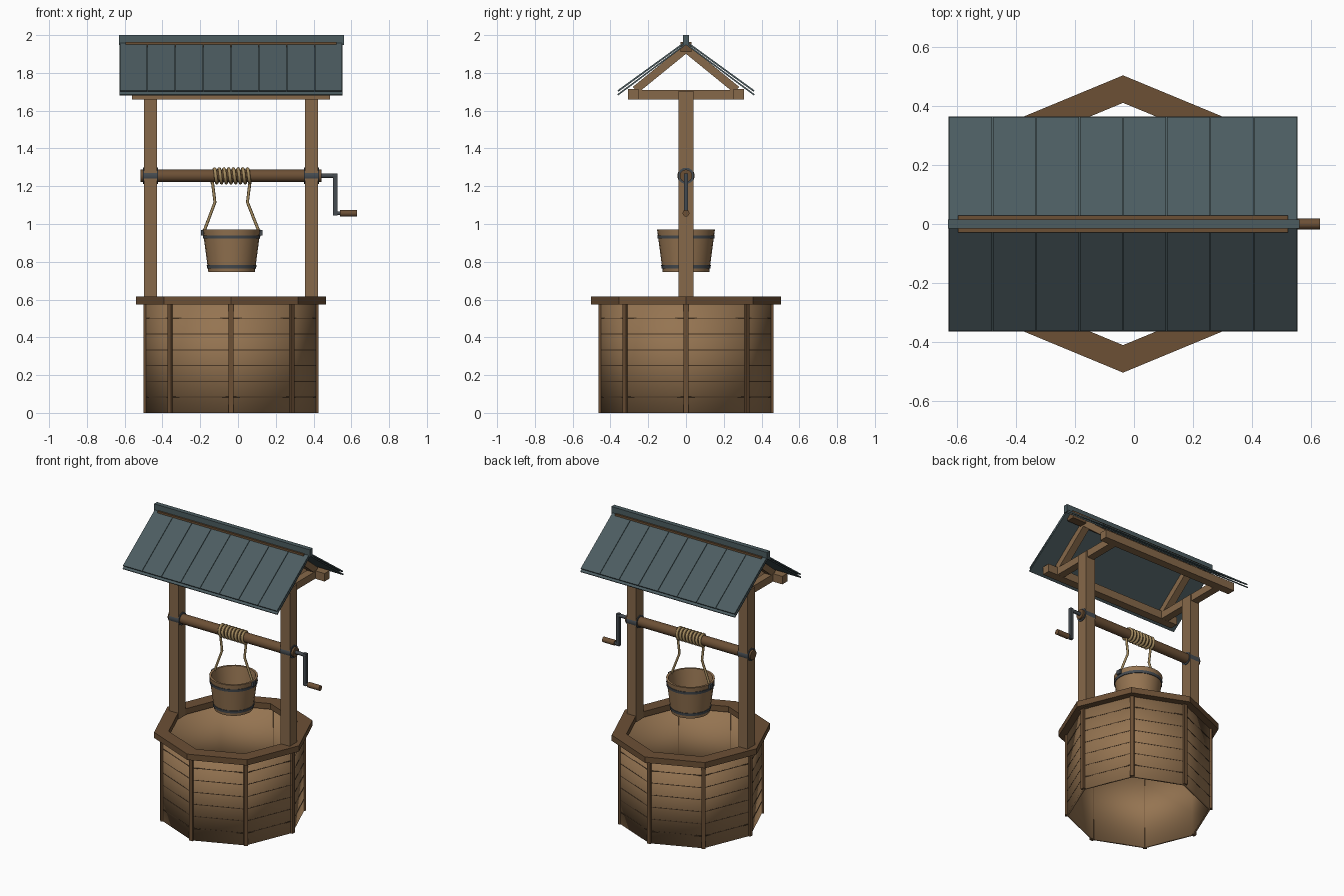
import bpy, bmesh, math
from mathutils import Vector, Matrix

if "Cube" in bpy.data.objects:
    bpy.data.objects.remove(bpy.data.objects["Cube"])

CX = -0.037          # axis of the well
PI = math.pi

def mat(name, r, g, b):
    m = bpy.data.materials.new(name)
    m.diffuse_color = (r, g, b, 1)
    m.use_nodes = True
    m.node_tree.nodes["Principled BSDF"].inputs["Base Color"].default_value = m.diffuse_color
    return m

WOOD = mat("wood", 0.30, 0.175, 0.083)
POST = mat("post_wood", 0.24, 0.14, 0.067)
DARK = mat("dark_wood", 0.15, 0.08, 0.036)
SEAM = mat("seam", 0.07, 0.04, 0.02)
ROOF = mat("slate", 0.072, 0.108, 0.118)
METAL = mat("metal", 0.06, 0.07, 0.08)
ROPE = mat("rope", 0.36, 0.25, 0.11)

def finish(name, bm, m, angle=None):
    bmesh.ops.recalc_face_normals(bm, faces=bm.faces)
    me = bpy.data.meshes.new(name)
    bm.to_mesh(me)
    bm.free()
    ob = bpy.data.objects.new(name, me)
    bpy.context.collection.objects.link(ob)
    me.materials.append(m)
    if angle:
        bpy.ops.object.select_all(action='DESELECT')
        ob.select_set(True)
        bpy.context.view_layer.objects.active = ob
        bpy.ops.object.shade_smooth_by_angle(angle=math.radians(angle))
    return ob

def box(name, c, size, m, rot=None):
    bm = bmesh.new()
    R = rot.to_4x4() if rot else Matrix.Identity(4)
    bmesh.ops.create_cube(bm, size=1, matrix=Matrix.Translation(c) @ R @ Matrix.Diagonal((*size, 1)))
    return finish(name, bm, m)

def rod(name, p, q, r, m, seg=16):
    p, q = Vector(p), Vector(q)
    bm = bmesh.new()
    R = (q - p).to_track_quat('Z', 'Y').to_matrix().to_4x4()
    bmesh.ops.create_cone(bm, cap_ends=True, segments=seg, radius1=r, radius2=r,
                          depth=(q - p).length, matrix=Matrix.Translation((p + q) / 2) @ R)
    return finish(name, bm, m, 40)

def lathe(name, prof, x, m, seg, angle=None):
    # closed (radius, z) loop spun around a vertical axis
    bm = bmesh.new()
    rings = [[bm.verts.new((x + r * math.cos(2 * PI * i / seg), r * math.sin(2 * PI * i / seg), z))
              for r, z in prof] for i in range(seg)]
    n = len(prof)
    for i in range(seg):
        a, b = rings[i], rings[(i + 1) % seg]
        for j in range(n):
            bm.faces.new((a[j], b[j], b[(j + 1) % n], a[(j + 1) % n]))
    bmesh.ops.remove_doubles(bm, verts=bm.verts, dist=1e-5)
    return finish(name, bm, m, angle)

def tube(name, pts, r, m):
    cu = bpy.data.curves.new(name, 'CURVE')
    cu.dimensions = '3D'
    cu.bevel_depth = r
    cu.bevel_resolution = 2
    cu.use_fill_caps = True
    sp = cu.splines.new('POLY')
    sp.points.add(len(pts) - 1)
    for p, co in zip(sp.points, pts):
        p.co = (*co, 1)
    cu.materials.append(m)
    ob = bpy.data.objects.new(name, cu)
    bpy.context.collection.objects.link(ob)

def slope(name, x, width, side, z0, z1, y1, thick, m):
    # flat board falling from the ridge (y=0, z0) to the eave (y1, z1)
    a = math.atan2(z0 - z1, y1)
    box(name, (x, side * y1 / 2, (z0 + z1) / 2), (width, math.hypot(y1, z0 - z1), thick), m,
        Matrix.Rotation(-side * a, 3, 'X'))

# Eight-sided well wall, open at top and bottom, smooth shaded
lathe("well_wall", [(0.438, 0), (0.454, 0), (0.454, 0.58), (0.438, 0.58)], CX, WOOD, 8, 180)

# Corner battens and plank seams
for i in range(8):
    a = i * PI / 4
    R = Matrix.Rotation(a, 3, 'Z')
    box(f"corner_batten_{i}", (CX + 0.450 * math.cos(a), 0.450 * math.sin(a), 0.2875),
        (0.025, 0.025, 0.575), DARK, R)
    b = a + PI / 8
    R = Matrix.Rotation(b, 3, 'Z')
    for k in range(1, 7):
        box(f"plank_seam_{i}_{k}", (CX + 0.4158 * math.cos(b), 0.4158 * math.sin(b), 0.0835 * k),
            (0.009, 0.33, 0.005), SEAM, R)

# Rim
lathe("rim", [(0.41, 0.575), (0.503, 0.575), (0.503, 0.615), (0.41, 0.615)], CX, DARK, 8)

# Posts, tie beams, rafters, axle collars
for s, side in ((-1, "left"), (1, "right")):
    x = CX + s * 0.426
    box(f"{side}_post", (x, 0, 1.138), (0.07, 0.08, 1.13), POST)
    box(f"{side}_tie_beam", (x, 0, 1.685), (0.052, 0.52, 0.05), POST)
    rod(f"{side}_axle_collar", (x - 0.04, 0, 1.255), (x + 0.04, 0, 1.255), 0.043, METAL, 20)
    for t, end in ((-1, "front"), (1, "back")):
        slope(f"{side}_{end}_rafter", x, 0.05, t, 1.928, 1.71, 0.268, 0.042, POST)

# Ridge beam and cap
box("ridge_beam", (CX, 0, 1.937), (1.117, 0.056, 0.052), DARK)
box("ridge_cap", (CX + 0.002, 0, 1.974), (1.19, 0.032, 0.052), ROOF)

# Roof slopes: wall plate, under sheet and planks on each side
for t, end in ((-1, "front"), (1, "back")):
    box(f"{end}_wall_plate", (CX, t * 0.279, 1.687), (1.047, 0.056, 0.055), POST)
    slope(f"{end}_roof_sheet", CX, 1.18, t, 1.953, 1.683, 0.362, 0.008, ROOF)
    for k in range(8):
        slope(f"{end}_roof_plank_{k}", CX + (k - 3.5) * 0.1475, 0.1445, t,
              1.965, 1.704, 0.36, 0.009, ROOF)

# Axle, crank and handle
rod("axle", (-0.515, 0, 1.255), (0.443, 0, 1.255), 0.033, DARK)
rod("crank_shaft", (0.43, 0, 1.255), (0.526, 0, 1.255), 0.012, METAL, 12)
box("crank_arm", (0.515, 0, 1.157), (0.022, 0.022, 0.222), METAL)
rod("crank_pin", (0.51, 0, 1.057), (0.56, 0, 1.057), 0.01, METAL, 12)
rod("crank_handle", (0.54, 0, 1.057), (0.63, 0, 1.057), 0.018, DARK)

# Rope coil and the two hanging lengths
N = 16
tube("rope_coil", [(-0.137 + 0.2 * i / (8 * N), 0.037 * math.sin(2 * PI * i / N),
                    1.255 - 0.037 * math.cos(2 * PI * i / N)) for i in range(8 * N + 1)], 0.009, ROPE)
tube("left_rope", [(-0.135, 0, 1.22), (-0.122, 0, 1.115), (-0.182, 0, 0.955)], 0.008, ROPE)
tube("right_rope", [(0.063, 0, 1.22), (0.050, 0, 1.115), (0.113, 0, 0.955)], 0.008, ROPE)

# Bucket with hoops and lugs
BX = -0.034
lathe("bucket", [(0, 0.745), (0.123, 0.745), (0.153, 0.97), (0.139, 0.97), (0.111, 0.765), (0, 0.765)],
      BX, WOOD, 24, 40)
for name, z in (("lower_hoop", 0.765), ("upper_hoop", 0.922)):
    r = 0.123 + 0.03 * (z - 0.745) / 0.225
    lathe(name, [(r - 0.005, z), (r + 0.004, z), (r + 0.006, z + 0.018), (r - 0.003, z + 0.018)],
          BX, METAL, 24, 40)
for s, side in ((-1, "left"), (1, "right")):
    box(f"{side}_bucket_lug", (BX + s * 0.152, 0, 0.953), (0.022, 0.03, 0.03), METAL)
